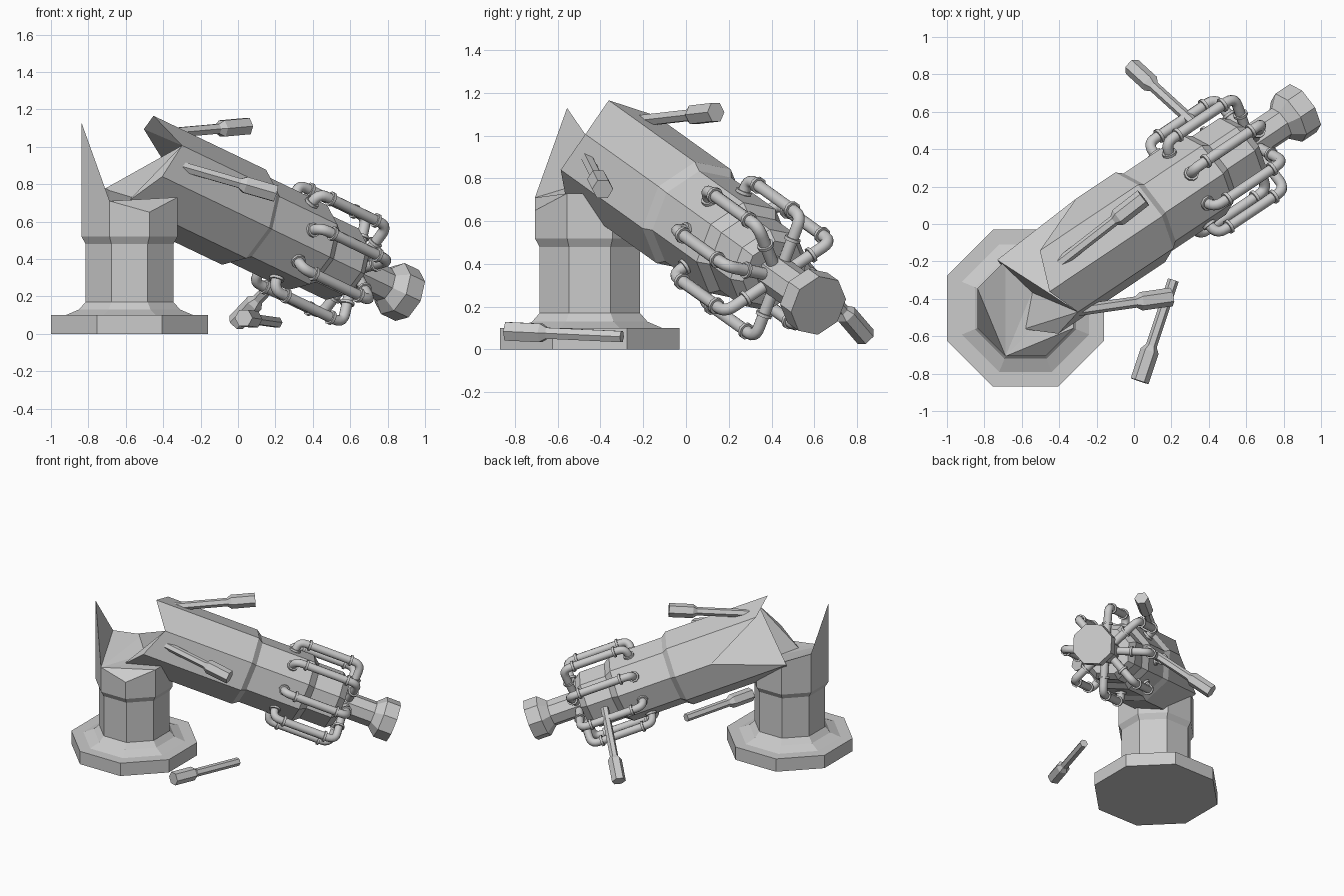
import bpy, bmesh
from math import cos, sin, radians
from mathutils import Vector, Matrix

if "Cube" in bpy.data.objects:
    bpy.data.objects.remove(bpy.data.objects["Cube"])

C8 = cos(radians(22.5))


def add_object(name, bm, matrix=None):
    bmesh.ops.recalc_face_normals(bm, faces=bm.faces[:])
    me = bpy.data.meshes.new(name)
    bm.to_mesh(me)
    bm.free()
    ob = bpy.data.objects.new(name, me)
    bpy.context.collection.objects.link(ob)
    if matrix:
        ob.matrix_world = matrix
    return ob


def loft(name, rings, matrix=None, fan=None):
    """Skin a list of rings; a ragged last ring closes as a fan from corner number fan."""
    bm = bmesh.new()
    rows = [[bm.verts.new(p) for p in r] for r in rings]
    n = len(rows[0])
    for a, b in zip(rows, rows[1:]):
        for i in range(n):
            j = (i + 1) % n
            bm.faces.new((a[i], a[j], b[j], b[i]))
    bm.faces.new(rows[0])
    end = rows[-1]
    if fan is None:
        bm.faces.new(end)
    else:
        for i in range(1, n - 1):
            bm.faces.new((end[fan], end[(fan + i) % n], end[(fan + i + 1) % n]))
    return add_object(name, bm, matrix)


def ring(r, z, n=8, phase=22.5):
    """Regular ring; z is one height or a list with one height per corner."""
    zs = z if isinstance(z, list) else [z] * n
    return [(r * cos(radians(phase + 360 * i / n)),
             r * sin(radians(phase + 360 * i / n)), zs[i]) for i in range(n)]


# Octagonal pedestal with a splintered top (heights go round from +x)
broken = [.73, .73, .77, .82, 1.13, .71, .65, .73]
profile = [(.42, 0), (.42, .1), (.34, .1), (.27, .13), (.235, .17),
           (.235, .48), (.257, .52), (.257, broken)]
loft("pedestal", [ring(r / C8, z) for r, z in profile],
     Matrix.Translation((-.58, -.45, 0)), fan=5)

# Barrel frame: local z runs from the muzzle back to the breech
axis = Vector((.772, .517, -.37)).normalized()
side = axis.cross((0, 0, 1)).normalized()
up = side.cross(axis)
frame = Matrix((side, up, -axis)).transposed().to_4x4()
frame.translation = (.905, .62, .205)

# Fallen body with a stepped nose and a ragged rear end
ragged = [1.79, 1.91, 1.81, 1.40, 1.89, 1.83, 1.95, 1.87]
body = [(.17, .40), (.21, .45), (.21, .64), (.25, .69),
        (.25, 1.09), (.28, 1.13), (.28, ragged)]
loft("body", [ring(r, z, phase=32.5) for r, z in body], frame, fan=0)

# Thin barrel and flared muzzle
muzzle = [(.15, 0), (.15, .1), (.095, .16), (.095, .5)]
loft("muzzle", [ring(r, z, phase=32.5) for r, z in muzzle], frame)


def rounded(points, radius, steps=5):
    """Replace the inner corners of a path with curved elbows."""
    out = [points[0]]
    for p, q, s in zip(points, points[1:], points[2:]):
        a = q + (p - q).normalized() * radius
        b = q + (s - q).normalized() * radius
        for i in range(steps + 1):
            f = i / steps
            out.append(a * (1 - f) ** 2 + q * (2 * f * (1 - f)) + b * f * f)
    return out + [points[-1]]


def tube(bm, path, radius, n=10):
    """Sweep a round section along a path lying in the local xz plane."""
    rows = []
    for i, p in enumerate(path):
        t = (path[min(i + 1, len(path) - 1)] - path[max(i - 1, 0)]).normalized()
        y = Vector((0, 1, 0))
        x = y.cross(t)
        rows.append([bm.verts.new(p + (x * cos(6.28319 * k / n) + y * sin(6.28319 * k / n)) * radius)
                     for k in range(n)])
    for a, b in zip(rows, rows[1:]):
        for k in range(n):
            j = (k + 1) % n
            bm.faces.new((a[k], a[j], b[j], b[k]))
    bm.faces.new(rows[0])
    bm.faces.new(rows[-1])


# Eight pipes with clamp rings, one on each face of the body
def P(r, t):
    return Vector((r, 0, t))


pipe_path = rounded([P(.2, .84), P(.31, .84), P(.31, .365), P(.08, .365)], .055)
clamps = [((.31, .765), (.31, .748)), ((.31, .455), (.31, .438)),
          ((.235, .84), (.25, .84)), ((.20, .365), (.185, .365))]
for k in range(8):
    bm = bmesh.new()
    tube(bm, pipe_path, .029)
    for a, b in clamps:
        tube(bm, [P(*a), P(*b)], .04)
    ob = add_object(f"pipe_{k + 1}", bm, frame @ Matrix.Rotation(radians(10 + 45 * k), 4, 'Z'))
    bpy.ops.object.select_all(action='DESELECT')
    ob.select_set(True)
    bpy.context.view_layer.objects.active = ob
    bpy.ops.object.shade_smooth_by_angle(angle=radians(40))


# Steering handles: hexagonal grip tapering into a thin bar
def handle(name, tip, end, grip=.2):
    tip, end = Vector(tip), Vector(end)
    d = end - tip
    m = d.to_track_quat('Z', 'Y').to_matrix().to_4x4()
    m.translation = tip
    loft(name, [ring(.05, 0, 6, 0), ring(.05, grip - .03, 6, 0), ring(.03, grip, 6, 0),
                ring(.03, d.length, 6, 0)], m)


handle("handle_top", (.05, .14, 1.11), (-.40, -.21, 1.07))
handle("handle_side", (.20, -.39, .75), (-.32, -.465, .90))
handle("handle_far", (-.01, .84, .06), (.33, .53, .42))
handle("handle_fallen", (.03, -.84, .085), (.21, -.30, .06))
